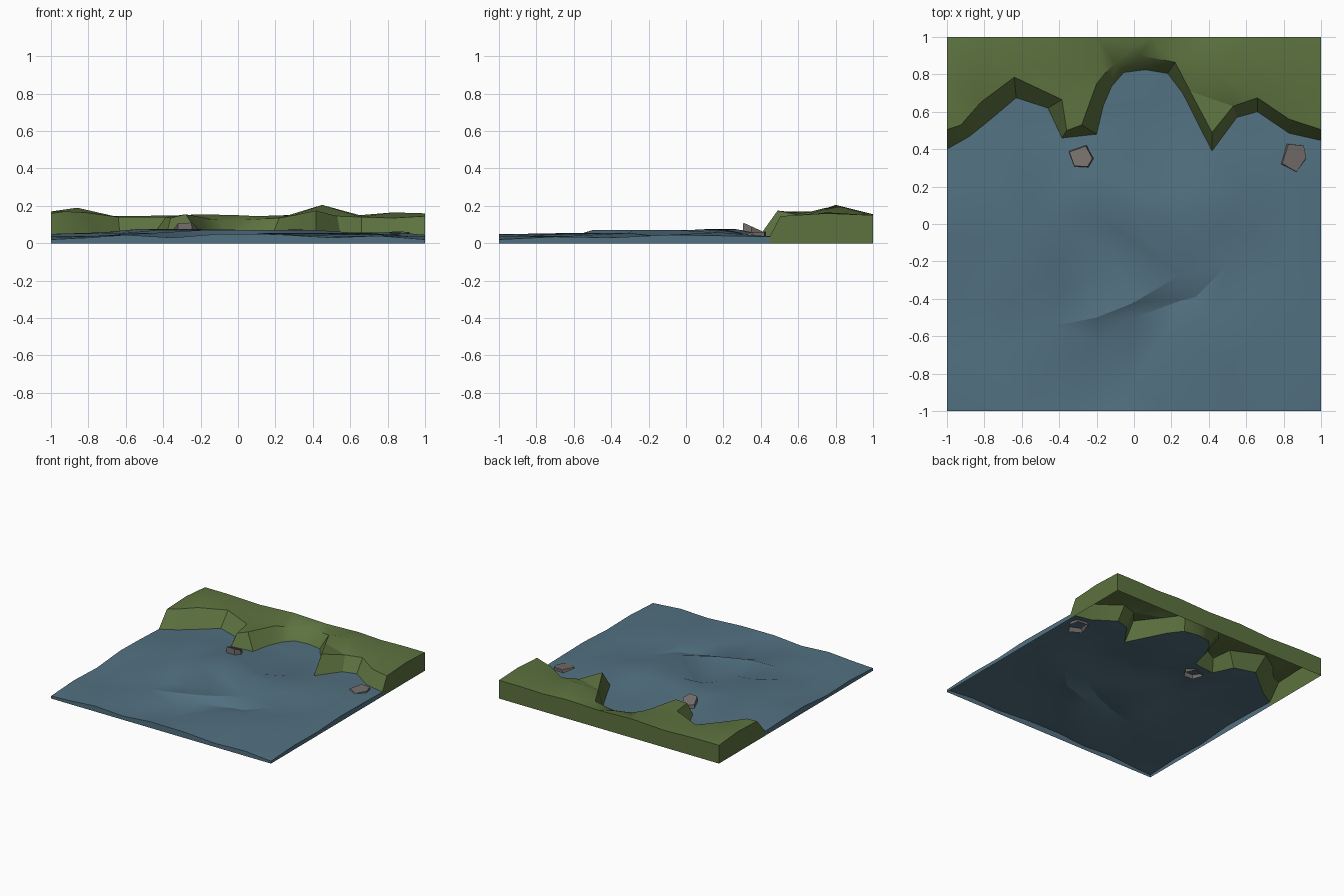
import bpy, bmesh, math
from mathutils import Vector
from mathutils.geometry import delaunay_2d_cdt

if "Cube" in bpy.data.objects:
    bpy.data.objects.remove(bpy.data.objects["Cube"])

def material(name, col):
    m = bpy.data.materials.new(name)
    m.diffuse_color = (*col, 1)
    m.use_nodes = True
    m.node_tree.nodes["Principled BSDF"].inputs["Base Color"].default_value = m.diffuse_color
    return m

BLUE = material("water_blue", (0.085, 0.165, 0.22))
GREEN = material("grass_green", (0.11, 0.17, 0.05))
GREY = material("rock_brown_grey", (0.17, 0.15, 0.14))

def terrain(bm, outline, inner):
    """Triangulate an outline (counter-clockwise) plus inner height points."""
    pts = outline + inner
    n = len(outline)
    vs, _, fs, orig, _, _ = delaunay_2d_cdt(
        [Vector(p[:2]) for p in pts], [], [list(range(n))], 1, 1e-5)
    used = {}
    for f in fs:
        for i in f:
            if i not in used:
                z = pts[orig[i][0]][2] if orig[i] else 0.04
                used[i] = bm.verts.new((vs[i].x, vs[i].y, z))
        bm.faces.new([used[i] for i in f])

def skirt(bm):
    """Drop the edges on the square border to the ground."""
    def on_border(e):
        a, b = (v.co for v in e.verts)
        return any(abs(a[k] - s) < 1e-4 and abs(b[k] - s) < 1e-4
                   for k in (0, 1) for s in (-1, 1))
    edges = [e for e in bm.edges if e.is_boundary and on_border(e)]
    ret = bmesh.ops.extrude_edge_only(bm, edges=edges)
    for v in ret["geom"]:
        if isinstance(v, bmesh.types.BMVert):
            v.co.z = 0

def finish(bm, name, mat, angle):
    bmesh.ops.recalc_face_normals(bm, faces=bm.faces)
    if sum(f.normal.z * f.calc_area() for f in bm.faces) < 0:
        bmesh.ops.reverse_faces(bm, faces=bm.faces)
    me = bpy.data.meshes.new(name)
    bm.to_mesh(me)
    bm.free()
    me.materials.append(mat)
    ob = bpy.data.objects.new(name, me)
    bpy.context.collection.objects.link(ob)
    if angle:
        bpy.ops.object.select_all(action='DESELECT')
        bpy.context.view_layer.objects.active = ob
        ob.select_set(True)
        bpy.ops.object.shade_smooth_by_angle(angle=math.radians(angle))
    return ob

# shoreline: foot of the bank (west to east) and matching bank crest
foot = [(-1, .40), (-.877, .47), (-.76, .565), (-.63, .675), (-.46, .62), (-.385, .46),
        (-.20, .48), (-.165, .63), (-.12, .735), (-.055, .81), (.06, .825), (.18, .805),
        (.26, .70), (.417, .39), (.55, .57), (.66, .60), (.83, .485), (1, .447)]
crest = [(-1, .505, .16), (-.925, .53, .17), (-.82, .65, .165), (-.64, .785, .14),
         (-.385, .665, .14), (-.36, .50, .135), (-.28, .53, .155), (-.20, .75, .14),
         (-.16, .80, .13), (-.10, .86, .125), (.03, .90, .125), (.22, .865, .135),
         (.30, .71, .15), (.417, .49, .175), (.53, .63, .145), (.66, .675, .14),
         (.83, .56, .135), (1, .505, .145)]
shore = [(x, y, .035) for x, y in foot]

# water: wave crests and troughs
front = [(-1, -1, .02), (-.8, -1, .03), (-.6, -1, .045), (-.35, -1, .03), (-.1, -1, .05),
         (.2, -1, .048), (.5, -1, .03), (.75, -1, .04), (1, -1, .02)]
right = [(1, -.7, .035), (1, -.4, .03), (1, -.1, .045), (1, .2, .04)]
left = [(-1, .15, .045), (-1, -.1, .05), (-1, -.4, .025), (-1, -.7, .035)]
waves = [
    (.07, [(-.2, -.5), (0, -.42), (.25, -.27), (.35, -.13), (.43, -.04)]),
    (.028, [(-.2, -.62), (0, -.5), (.25, -.41), (.33, -.39), (.5, -.22), (.62, -.05)]),
    (.072, [(-.42, -.23), (-.26, -.06), (-.18, .03), (0, .05), (.3, .05)]),
    (.035, [(-.37, -.32), (-.24, -.28), (-.12, -.16), (-.08, -.04)]),
    (.075, [(-.55, .1), (-.32, .25), (-.18, .27), (.3, .2)]),
    (.058, [(-.45, .02), (.1, .14), (.6, .15), (.85, .18), (-.72, .2)]),
    (.015, [(-.85, -.4), (-.7, -.46)]),
    (.055, [(-.62, -.05), (-.6, -.38), (-.45, -.55), (.15, -.62), (.4, -.5), (.7, -.3)]),
    (.04, [(-.02, -.85), (-.5, -.8), (.5, -.75), (.8, -.6), (.82, -.2), (-.75, -.7)]),
    (.04, [(-.3, .38), (0, .4), (.3, .34), (.05, .6), (-.65, .48), (.65, .4)]),
]
bm = bmesh.new()
terrain(bm, front + right + shore[::-1] + left,
        [(x, y, z) for z, line in waves for x, y in line])
skirt(bm)
finish(bm, "water", BLUE, 25)

# grassy bank: top, sloping face, outer sides
back = [(1, .75, .16), (1, 1, .15), (.8, 1, .15), (.6, 1, .145), (.4, 1, .155), (.1, 1, .145),
        (-.2, 1, .155), (-.5, 1, .14), (-.8, 1, .15), (-1, 1, .15), (-1, .75, .17)]
hills = [(.45, .8, .205), (.83, .75, .165), (.65, .85, .15), (-.86, .75, .19),
         (-.6, .88, .145), (-.28, .8, .15), (0, .95, .15)]
bm = bmesh.new()
terrain(bm, crest + back, hills)
for i in range(len(shore) - 1):
    bm.faces.new([bm.verts.new(p) for p in (shore[i], shore[i + 1], crest[i + 1], crest[i])])
bmesh.ops.remove_doubles(bm, verts=bm.verts, dist=1e-4)
skirt(bm)
finish(bm, "grassy_bank", GREEN, 30)

# rocks: five-sided tilted blocks, open underneath
def rock(name, ring, low, z_south, z_north, shrink, shift):
    c = sum((Vector(p) for p in ring), Vector((0, 0))) / len(ring)
    ys = [p[1] for p in ring]
    bm = bmesh.new()
    bot, top = [], []
    for x, y in ring:
        t = (y - min(ys)) / (max(ys) - min(ys))
        q = c + (Vector((x, y)) - c) * shrink + Vector(shift)
        bot.append(bm.verts.new((x, y, low)))
        top.append(bm.verts.new((q.x, q.y, z_south + (z_north - z_south) * t)))
    bm.faces.new(top)
    for i in range(len(ring)):
        j = (i + 1) % len(ring)
        bm.faces.new((bot[i], bot[j], top[j], top[i]))
    finish(bm, name, GREY, 0)

rock("rock_west", [(-.35, .39), (-.32, .305), (-.24, .30), (-.21, .35), (-.25, .425)],
     .025, .11, .06, .88, (-.005, 0))
rock("rock_east", [(.77, .31), (.86, .258), (.92, .345), (.905, .42), (.81, .43)],
     .02, .052, .062, .86, (.01, .008))
